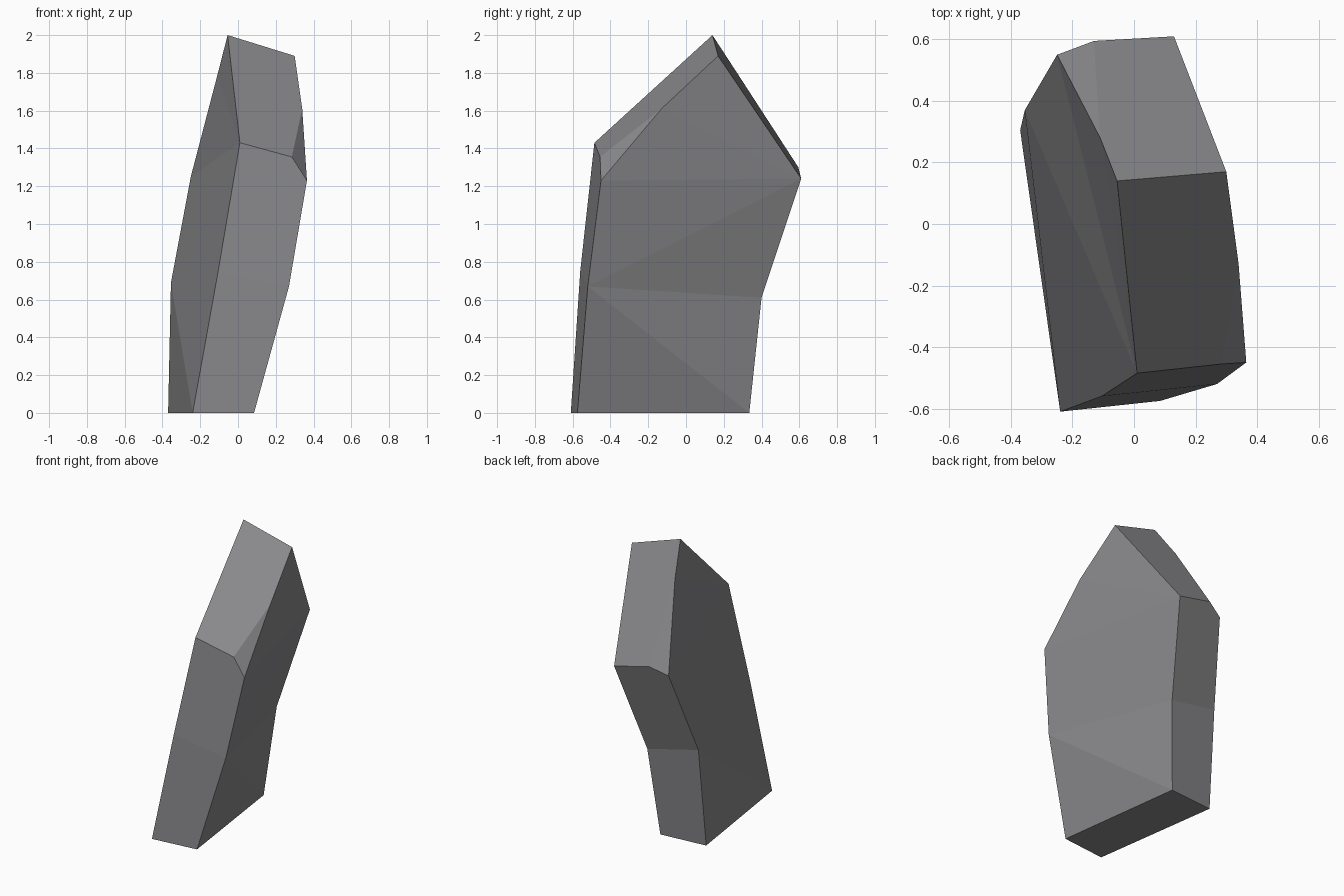
import bpy
import bmesh

if "Cube" in bpy.data.objects:
    bpy.data.objects.remove(bpy.data.objects["Cube"])

# Outlines of the two broad sides, from bottom front, over the tip, to bottom back
left = [(-.24, -.61, 0), (-.105, -.56, .75), (.01, -.485, 1.43), (-.055, .14, 2),
        (-.11, .28, 1.785), (-.25, .55, 1.25), (-.355, .37, .69), (-.37, .305, 0)]
right = [(.085, -.575, 0), (.27, -.52, .67), (.365, -.45, 1.23), (.34, -.13, 1.61),
         (.30, .17, 1.89), (.13, .61, 1.24), (.02, .40, .61), (-.036, .335, 0)]

bm = bmesh.new()
L = [bm.verts.new(p) for p in left]
R = [bm.verts.new(p) for p in right]
front_chip = bm.verts.new((.285, -.455, 1.355))
back_chip = bm.verts.new((-.13, .595, 1.30))

# Broad sides, as slightly bent strips
for a, b, c in [(0, 6, 7), (0, 1, 6), (1, 2, 6), (2, 5, 6), (2, 4, 5), (2, 3, 4)]:
    bm.faces.new((L[a], L[b], L[c]))
for a, b, c in [(0, 1, 7), (1, 6, 7), (1, 5, 6), (1, 2, 5), (2, 3, 5), (3, 4, 5)]:
    bm.faces.new((R[a], R[b], R[c]))

# Narrow rim: front, sloping top, back and base
for rim in [
    (L[0], R[0], R[1], L[1]),
    (L[1], R[1], R[2], front_chip, L[2]),
    (L[2], front_chip, R[3], R[4], L[3]),
    (L[3], R[4], R[5], back_chip, L[4]),
    (L[5], back_chip, R[5], R[6], L[6]),
    (L[6], R[6], R[7], L[7]),
    (L[7], R[7], R[0], L[0]),
    # Chipped corners
    (front_chip, R[2], R[3]),
    (back_chip, L[4], L[5]),
]:
    bm.faces.new(rim)
bmesh.ops.recalc_face_normals(bm, faces=bm.faces[:])

mesh = bpy.data.meshes.new("standing_stone")
bm.to_mesh(mesh)
bm.free()

# Plain stone grey
grey = bpy.data.materials.new("stone grey")
grey.diffuse_color = (.25, .25, .26, 1)
grey.use_nodes = True
grey.node_tree.nodes["Principled BSDF"].inputs["Base Color"].default_value = grey.diffuse_color
mesh.materials.append(grey)

stone = bpy.data.objects.new("standing_stone", mesh)
bpy.context.collection.objects.link(stone)
